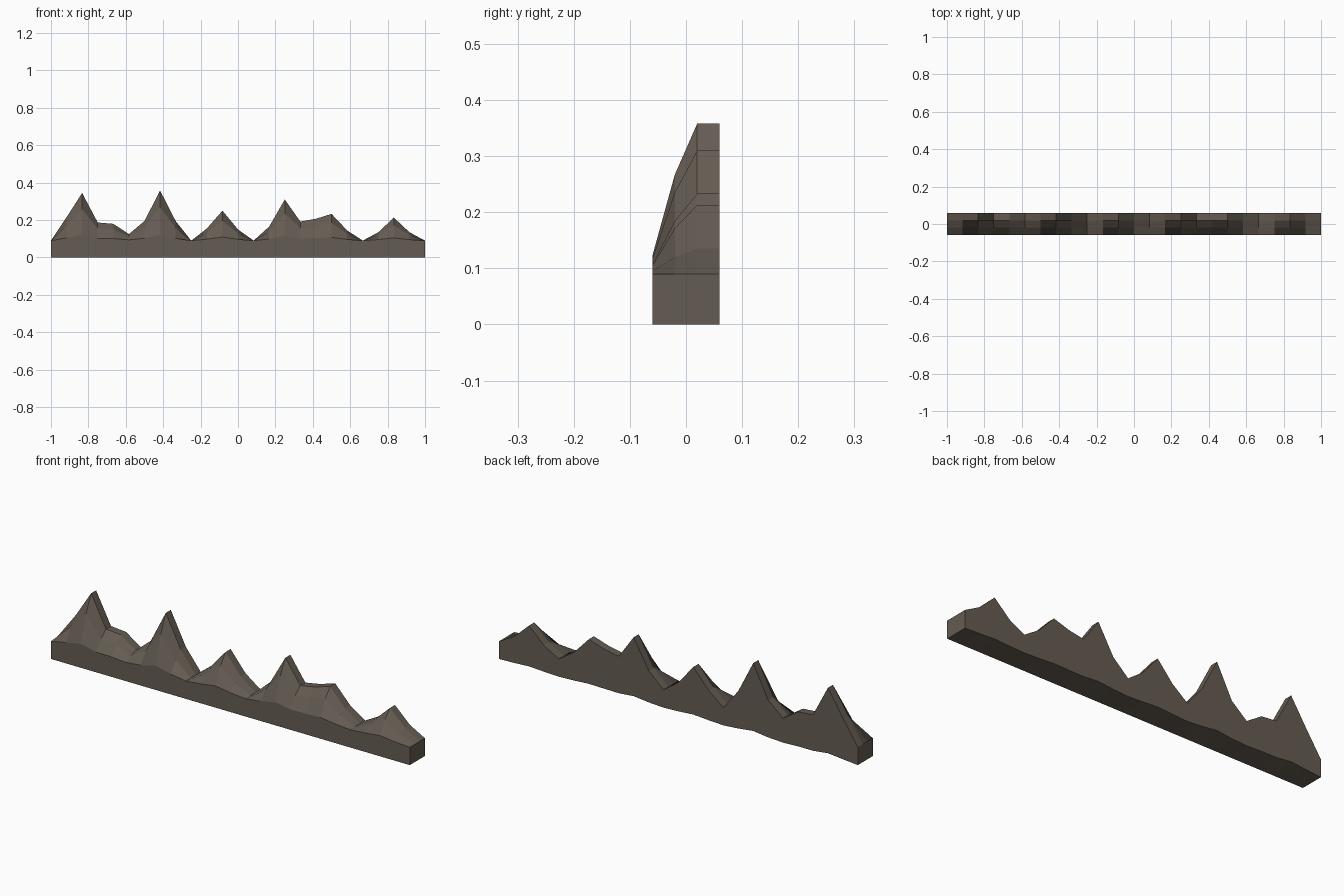
import bpy, bmesh

if "Cube" in bpy.data.objects:
    bpy.data.objects.remove(bpy.data.objects["Cube"])

# Material
rock = bpy.data.materials.new("brown_grey_rock")
rock.diffuse_color = (0.13, 0.107, 0.085, 1)
rock.use_nodes = True
rock.node_tree.nodes["Principled BSDF"].inputs["Base Color"].default_value = rock.diffuse_color

# Skyline height at 25 evenly spaced stations, left to right
BASE = 0.09
SKYLINE = [.09, .215, .345, .187, .18, .125, .195, .358, .195, .09, .155, .25, .15,
           .09, .165, .31, .192, .207, .233, .145, .09, .135, .213, .135, .09]
# Depth rows: (y, share of the skyline rise reached there)
ROWS = [(-0.06, 0.12), (-0.02, 0.66), (0.02, 1.0), (0.06, 1.0)]
BACK_LIFT = 0.06  # slight unevenness of the rear lower edge

bm = bmesh.new()
rings = []
for i, h in enumerate(SKYLINE):
    x = -1 + i / 12
    rise = h - BASE
    # Closed cross-section: front foot, terrain rows, back foot
    section = [(-0.06, 0.0)]
    section += [(y, BASE + rise * share) for y, share in ROWS]
    section += [(0.06, rise * BACK_LIFT)]
    rings.append([bm.verts.new((x, y, z)) for y, z in section])

# Skin neighbouring sections, then cap the ends
for a, b in zip(rings, rings[1:]):
    n = len(a)
    for k in range(n):
        m = (k + 1) % n
        bm.faces.new((a[k], b[k], b[m], a[m]))
bm.faces.new(rings[0])
bm.faces.new(rings[-1][::-1])
bmesh.ops.recalc_face_normals(bm, faces=bm.faces)

mesh = bpy.data.meshes.new("mountain_ridge")
bm.to_mesh(mesh)
bm.free()
mesh.materials.append(rock)
ridge = bpy.data.objects.new("mountain_ridge", mesh)
bpy.context.collection.objects.link(ridge)
